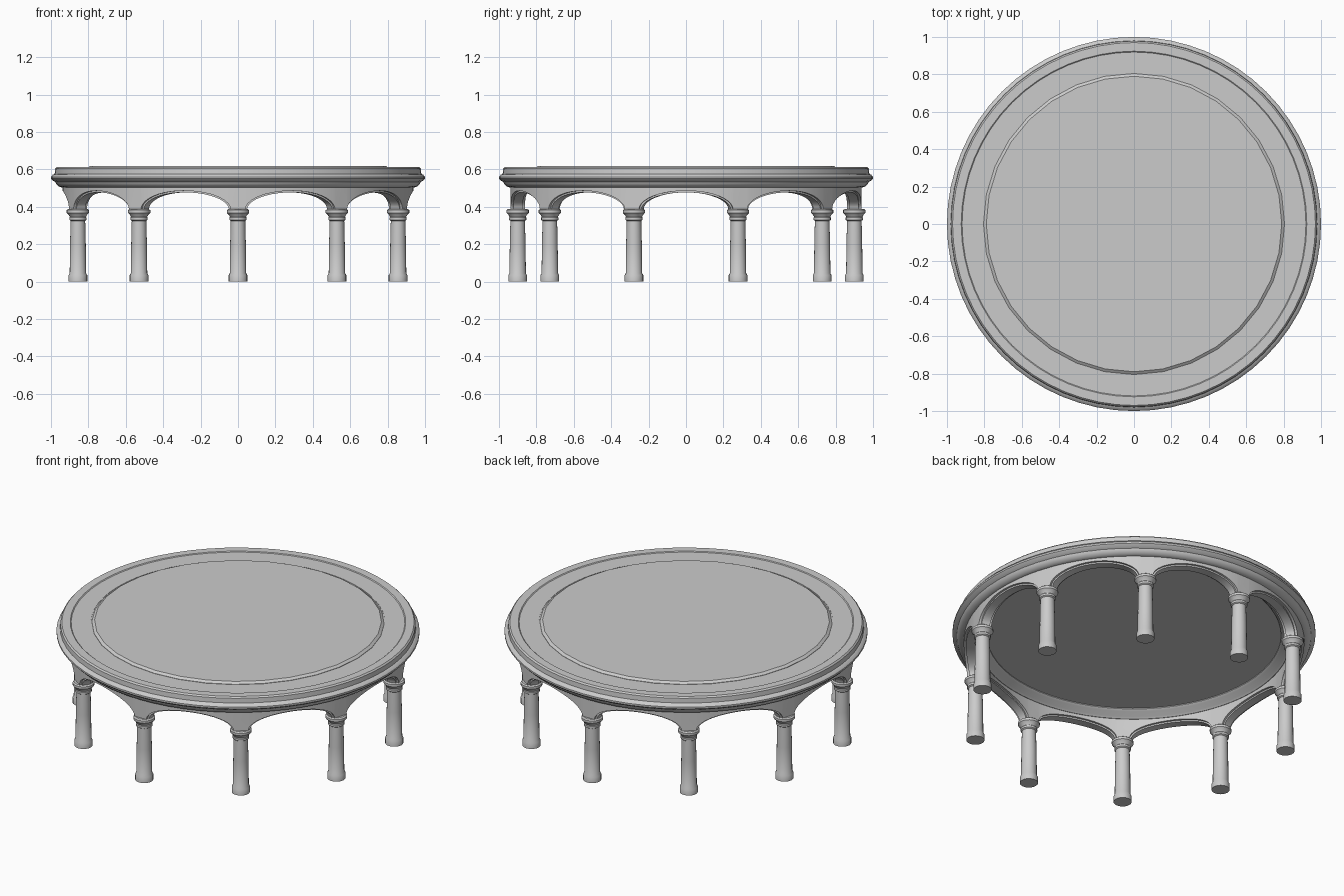
import bpy, bmesh
from math import sin, cos, pi, radians, sqrt

if "Cube" in bpy.data.objects:
    bpy.data.objects.remove(bpy.data.objects["Cube"])

N_COL = 10
R_COL = 0.9


def finish(name, bm, angle=30):
    bmesh.ops.remove_doubles(bm, verts=bm.verts, dist=1e-5)
    bmesh.ops.recalc_face_normals(bm, faces=bm.faces)
    me = bpy.data.meshes.new(name)
    bm.to_mesh(me)
    bm.free()
    ob = bpy.data.objects.new(name, me)
    bpy.context.collection.objects.link(ob)
    bpy.ops.object.select_all(action='DESELECT')
    ob.select_set(True)
    bpy.context.view_layer.objects.active = ob
    bpy.ops.object.shade_smooth_by_angle(angle=radians(angle))
    return ob


def lathe(name, profile, sides, closed=False, loc=(0, 0, 0)):
    """Revolve (r, z) points about z; open profiles get capped ends."""
    bm = bmesh.new()
    rings = [[bm.verts.new((r * cos(2 * pi * i / sides), r * sin(2 * pi * i / sides), z))
              for i in range(sides)] for r, z in profile]
    pairs = list(zip(rings, rings[1:]))
    if closed:
        pairs.append((rings[-1], rings[0]))
    else:
        bm.faces.new(rings[0])
        bm.faces.new(rings[-1])
    for a, b in pairs:
        for i in range(sides):
            j = (i + 1) % sides
            bm.faces.new((a[i], a[j], b[j], b[i]))
    ob = finish(name, bm)
    ob.location = loc
    return ob


def arcade(name, r_in, r_out, half_deg, spring, crown, top, steps=20):
    """Circular wall whose underside is cut by one elliptical arch per bay."""
    bm = bmesh.new()
    sections = []
    bay = 2 * pi / N_COL
    half = radians(half_deg)
    for k in range(N_COL):
        mid = -pi / 2 + (k + 0.5) * bay
        for s in range(steps + 1):
            u = -cos(pi * s / steps)
            a = mid + half * u
            z = spring + (crown - spring) * sqrt(max(0, 1 - u * u))
            sections.append([bm.verts.new((r * cos(a), r * sin(a), h))
                             for r, h in ((r_in, z), (r_out, z), (r_out, top), (r_in, top))])
    for i, a in enumerate(sections):
        b = sections[(i + 1) % len(sections)]
        for j in range(4):
            m = (j + 1) % 4
            bm.faces.new((a[j], a[m], b[m], b[j]))
    return finish(name, bm)


# Columns: plinth, tapered shaft, necking and flared capital
column_profile = [(0.050, 0), (0.050, 0.034), (0.044, 0.045), (0.042, 0.20), (0.039, 0.325),
                  (0.046, 0.330), (0.046, 0.342), (0.043, 0.346), (0.050, 0.358),
                  (0.060, 0.368), (0.060, 0.382), (0.052, 0.388)]
for k in range(N_COL):
    a = -pi / 2 + k * 2 * pi / N_COL
    lathe(f"column_{k + 1}", column_profile, 20, loc=(R_COL * cos(a), R_COL * sin(a), 0))

# Arches: outer wall plus a narrower soffit band just below it
arcade("arch_wall", 0.862, 0.938, 15.6, 0.385, 0.486, 0.515)
arcade("arch_soffit", 0.875, 0.925, 15.0, 0.385, 0.477, 0.514)

# Moulded table rim, closed ring section
rim_profile = [(0.81, 0.54), (0.82, 0.53), (0.85, 0.515), (0.86, 0.505), (0.94, 0.503),
               (0.957, 0.508), (0.972, 0.522), (0.976, 0.532), (0.990, 0.540), (1.0, 0.550),
               (1.0, 0.560), (0.990, 0.572), (0.980, 0.576), (0.978, 0.604), (0.970, 0.612),
               (0.924, 0.612), (0.919, 0.608), (0.81, 0.608)]
lathe("table_rim", [(r, z) for r, z in rim_profile], 64, closed=True)

# Slab filling the rim, visible as the ceiling below
lathe("table_slab", [(0.83, 0.545), (0.83, 0.606)], 64)

# Slightly raised centre panel
lathe("centre_panel", [(0.805, 0.60), (0.805, 0.608), (0.79, 0.619)], 32)
